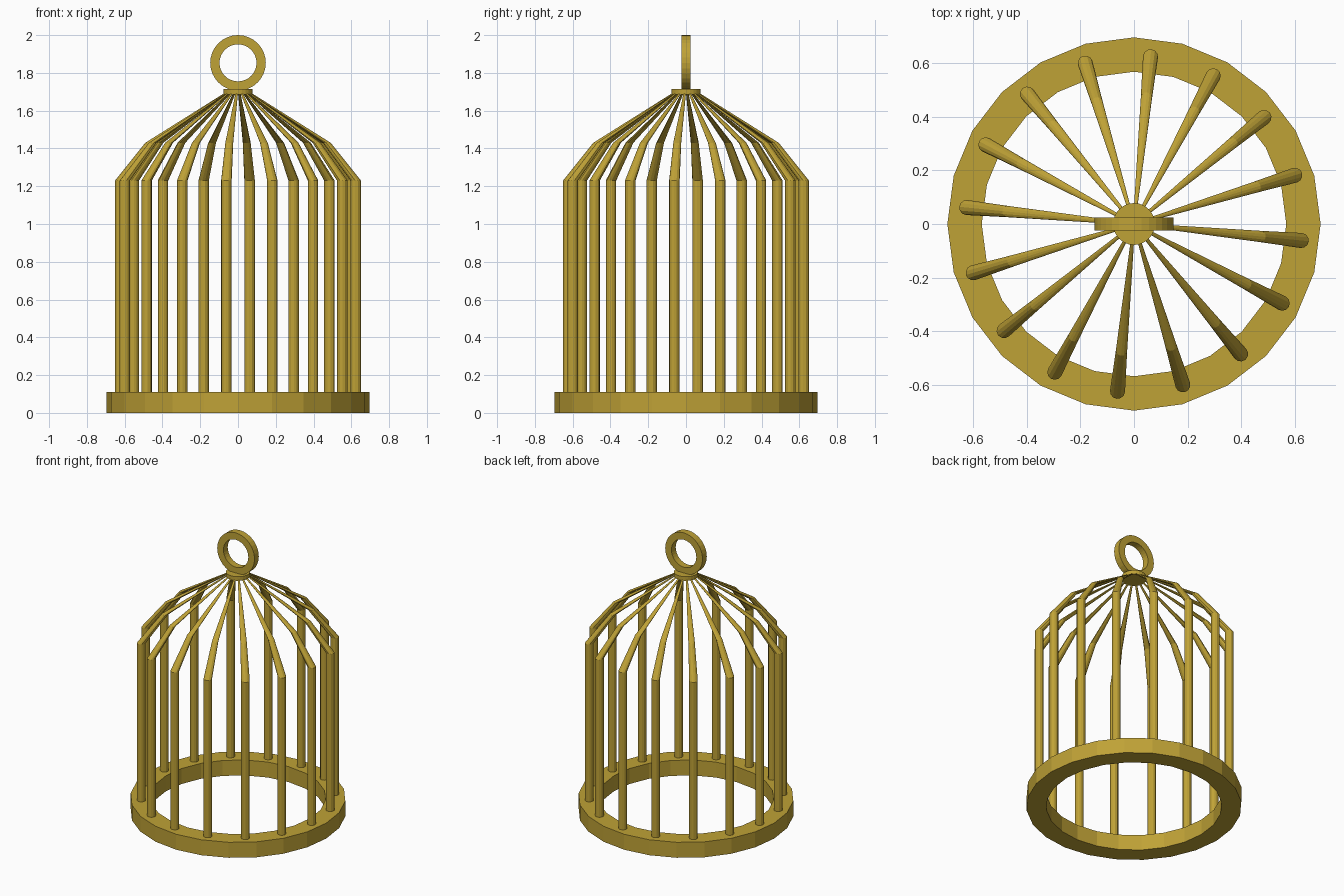
import bpy, bmesh, math
from mathutils import Matrix

if "Cube" in bpy.data.objects:
    bpy.data.objects.remove(bpy.data.objects["Cube"])

gold = bpy.data.materials.new("antique_gold")
gold.diffuse_color = (0.52, 0.36, 0.037, 1)
gold.use_nodes = True
gold.node_tree.nodes["Principled BSDF"].inputs["Base Color"].default_value = gold.diffuse_color


def finish(name, bm, smooth=False):
    bmesh.ops.recalc_face_normals(bm, faces=bm.faces[:])
    me = bpy.data.meshes.new(name)
    bm.to_mesh(me)
    bm.free()
    me.materials.append(gold)
    ob = bpy.data.objects.new(name, me)
    bpy.context.collection.objects.link(ob)
    if smooth:
        bpy.ops.object.select_all(action='DESELECT')
        ob.select_set(True)
        bpy.context.view_layer.objects.active = ob
        bpy.ops.object.shade_smooth_by_angle(angle=math.radians(46))
    return ob


def flat_ring(name, outer, inner, z0, z1, sides, matrix=None):
    """Ring with a rectangular cross-section."""
    bm = bmesh.new()
    profile = [(outer, z0), (outer, z1), (inner, z1), (inner, z0)]
    loops = []
    for i in range(sides):
        a = 2 * math.pi * i / sides
        loops.append([bm.verts.new((r * math.cos(a), r * math.sin(a), z)) for r, z in profile])
    for i in range(sides):
        p, q = loops[i], loops[(i + 1) % sides]
        for k in range(4):
            m = (k + 1) % 4
            bm.faces.new((p[k], q[k], q[m], p[m]))
    if matrix:
        bm.transform(matrix)
    return finish(name, bm)


def bar(name, angle, sides=12):
    """Upright bar that bends and tapers towards the hub (horizontal sections)."""
    bm = bmesh.new()
    sections = [(0.626, 0.05, 0.028), (0.626, 1.23, 0.028),
                (0.472, 1.43, 0.021), (0.055, 1.70, 0.006)]
    loops = []
    for dist, z, r in sections:
        loops.append([bm.verts.new((dist + r * math.cos(2 * math.pi * i / sides),
                                    r * math.sin(2 * math.pi * i / sides), z))
                      for i in range(sides)])
    for lo, hi in zip(loops, loops[1:]):
        for i in range(sides):
            j = (i + 1) % sides
            bm.faces.new((lo[i], lo[j], hi[j], hi[i]))
    bm.faces.new(loops[0][::-1])
    bm.faces.new(loops[-1])
    bm.transform(Matrix.Rotation(angle, 4, 'Z'))
    return finish(name, bm)


# Base hoop
flat_ring("base_ring", 0.695, 0.567, 0.0, 0.11, 24)

# Sixteen cage bars
for n in range(16):
    bar(f"cage_bar_{n + 1}", math.radians(-5.625 + 22.5 * n))

# Hub disc where the bars meet
bm = bmesh.new()
bmesh.ops.create_cone(bm, cap_ends=True, segments=24, radius1=0.078, radius2=0.078,
                      depth=0.029, matrix=Matrix.Translation((0, 0, 1.700)))
finish("top_hub", bm)

# Hanging ring, standing upright and facing the front
flat_ring("hanging_ring", 0.147, 0.098, -0.024, 0.024, 32,
          Matrix.Translation((0, 0, 1.853)) @ Matrix.Rotation(math.pi / 2, 4, 'X'))
